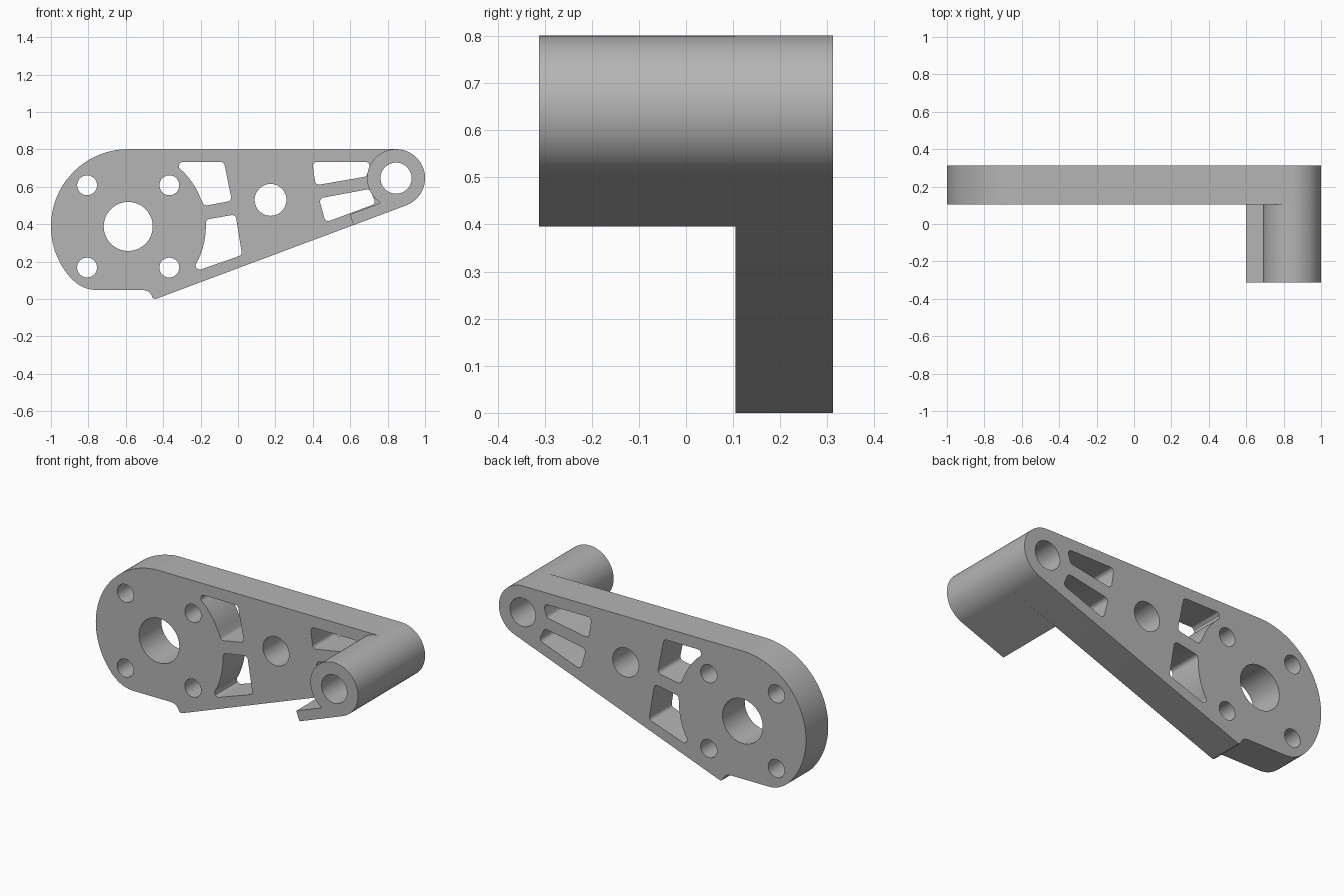
import bpy, bmesh
from math import sin, cos, tan, radians, pi
from mathutils import Vector, Matrix

cube = bpy.data.objects.get("Cube")
if cube:
    bpy.data.objects.remove(cube, do_unlink=True)

grey = bpy.data.materials.new("plain grey")
grey.use_nodes = True
grey.diffuse_color = (0.46, 0.46, 0.46, 1)
grey.node_tree.nodes["Principled BSDF"].inputs["Base Color"].default_value = grey.diffuse_color

HUB = Vector((-0.587, 0.388))
HUB_R = 0.413
PIN = Vector((0.845, 0.646))
PIN_R = 0.155
SLOPE = radians(20.6)
FRONT, STEP, BACK = -0.312, 0.105, 0.312


def arc(centre, r, start, end, n=24):
    angles = [radians(start + (end - start) * i / n) for i in range(n + 1)]
    return [Vector((centre[0] + r * cos(a), centre[1] + r * sin(a))) for a in angles]


def circle(centre, r):
    return arc(centre, r, 0, 360, 64)[:-1]


def rounded(corners, r):
    """Replace each corner with a small arc of radius r."""
    out = []
    for i, p in enumerate(corners):
        u = (corners[i - 1] - p).normalized()
        v = (corners[(i + 1) % len(corners)] - p).normalized()
        half = u.angle(v) / 2
        if half > radians(80):      # point along a curved side
            out.append(p)
            continue
        c = p + (u + v).normalized() * r / sin(half)
        a, b = p + u * r / tan(half) - c, p + v * r / tan(half) - c
        out += [c + a.lerp(b, k / 8).normalized() * r for k in range(9)]
    return out


def points(*pairs):
    return [Vector(p) for p in pairs]


def slab(name, loops, y0, y1):
    """Extrude an outline with holes from y0 to y1."""
    curve = bpy.data.curves.new(name, "CURVE")
    curve.dimensions = "2D"
    curve.fill_mode = "BOTH"
    curve.extrude = (y1 - y0) / 2
    for loop in loops:
        spline = curve.splines.new("POLY")
        spline.points.add(len(loop) - 1)
        for sp, p in zip(spline.points, loop):
            sp.co = (p.x, p.y, 0, 1)
        spline.use_cyclic_u = True
    temp = bpy.data.objects.new(name + "_profile", curve)
    bpy.context.collection.objects.link(temp)
    graph = bpy.context.evaluated_depsgraph_get()
    mesh = bpy.data.meshes.new_from_object(temp.evaluated_get(graph))
    bpy.data.objects.remove(temp, do_unlink=True)
    mesh.transform(Matrix.Translation((0, (y0 + y1) / 2, 0)) @ Matrix.Rotation(pi / 2, 4, "X"))
    bm = bmesh.new()
    bm.from_mesh(mesh)
    bmesh.ops.remove_doubles(bm, verts=bm.verts, dist=0.0001)
    bmesh.ops.recalc_face_normals(bm, faces=bm.faces)
    bm.to_mesh(mesh)
    bm.free()
    mesh.materials.clear()
    mesh.materials.append(grey)
    obj = bpy.data.objects.new(name, mesh)
    bpy.context.collection.objects.link(obj)
    bpy.ops.object.select_all(action="DESELECT")
    obj.select_set(True)
    bpy.context.view_layer.objects.active = obj
    bpy.ops.object.shade_smooth_by_angle(angle=radians(30))
    return obj


# Arm plate outline: round hub, flat foot with a small lip, tapered tip
outline = arc(HUB, HUB_R, 90, 224, 48)
outline += arc((-0.754, 0.229), 0.181, 226, 270, 14)
outline += arc((-0.51, -0.007), 0.055, 90, 15, 8)
outline += points((-0.445, 0.0), (-0.43, 0.004))
outline += arc(PIN, PIN_R, -69.4, 90, 40)

# Hub, bolt, lightening and pin holes
holes = [circle(HUB, 0.131), circle((0.174, 0.53), 0.085), circle(PIN, 0.083)]
holes += [circle(HUB + Vector((sx * 0.22, sz * 0.22)), 0.053) for sx in (-1, 1) for sz in (-1, 1)]

# Pockets hugging the hub
upper = arc(HUB, 0.415, 56.2, 56.2, 1)[:1] + arc(HUB, 0.415, 45, 21, 10)
upper += points((-0.18, 0.498), (-0.033, 0.525), (-0.075, 0.733))
lower = arc(HUB, 0.415, -37, -37, 1)[:1] + arc(HUB, 0.415, -26, 0, 10)
lower += points((-0.17, 0.425), (-0.013, 0.452), (0.022, 0.235))
# Pockets beside the pin
tip_upper = points((0.397, 0.733), (0.712, 0.733), (0.687, 0.655), (0.415, 0.608))
tip_lower = points((0.433, 0.538), (0.703, 0.588), (0.738, 0.51), (0.468, 0.41))
holes += [rounded(p, 0.022) for p in (upper, lower, tip_upper, tip_lower)]

slab("arm_plate", [outline] + holes, STEP, BACK)

# Pin boss with a fin running along the lower edge
along = Vector((cos(SLOPE), sin(SLOPE)))
up = Vector((-sin(SLOPE), cos(SLOPE)))
fin_end = PIN - up * PIN_R - along * 0.3
boss = arc(PIN, PIN_R, -69.4, 238.5, 72) + [fin_end + up * 0.06, fin_end]
slab("pin_boss", [boss, circle(PIN, 0.083)], FRONT, STEP)
